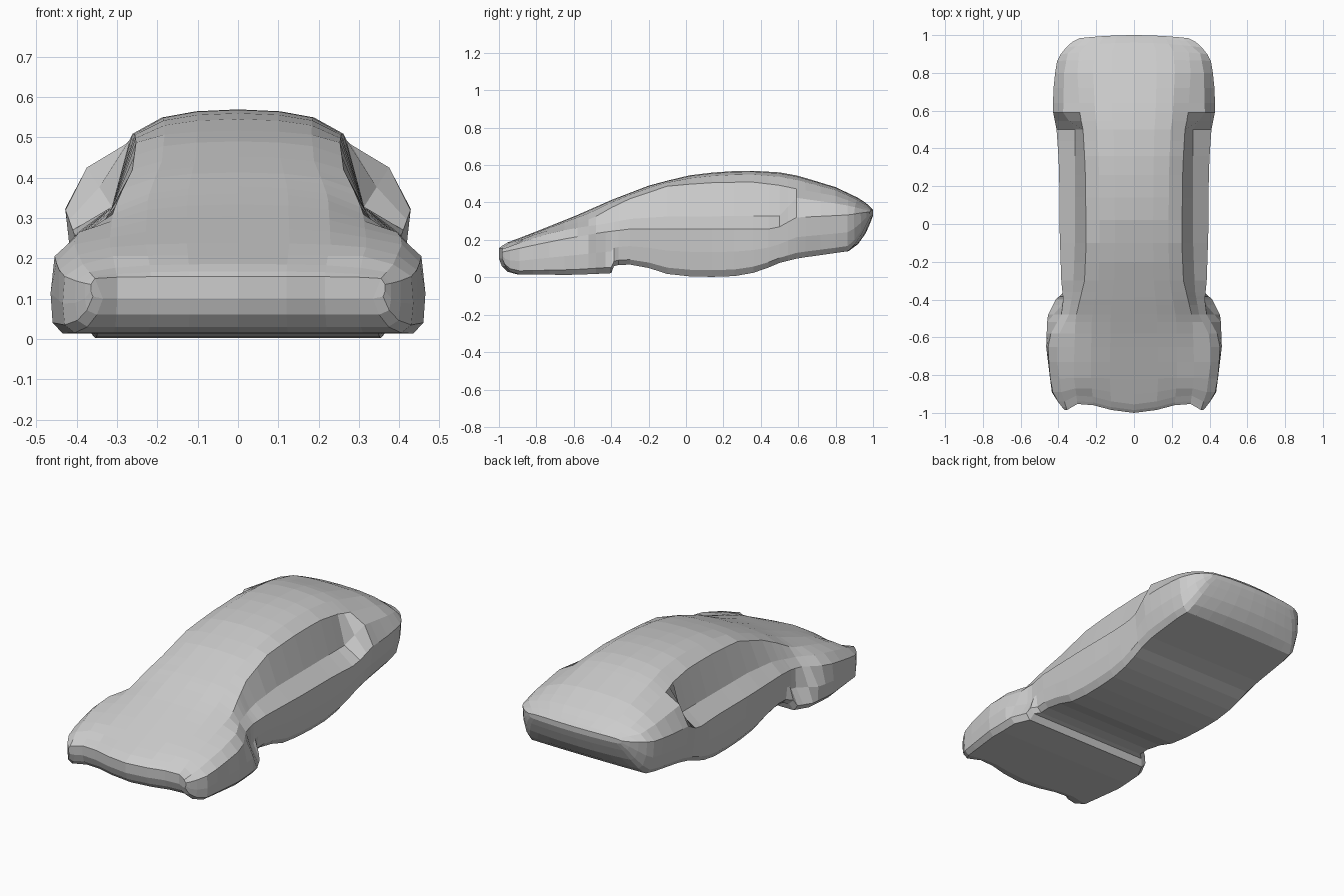
import bpy, bmesh


def curve(*pairs):
    """Piecewise linear function through (position, value) pairs."""
    def f(t):
        if t <= pairs[0][0]:
            return pairs[0][1]
        for (a, va), (b, vb) in zip(pairs, pairs[1:]):
            if t <= b:
                return va + (vb - va) * (t - a) / (b - a)
        return pairs[-1][1]
    return f


# Stations along the length, nose to tail
stations = [-1, -.985, -.955, -.9, -.82, -.73, -.65, -.58, -.52, -.48, -.43, -.4,
            -.385, -.36, -.3, -.2, -.1, .02, .14, .26, .36, .44, .5, .545, .59,
            .64, .72, .8, .87, .92, .96, .985, 1]

# Centre line and floor heights
top_z = curve((-1, .155), (-.97, .18), (-.8, .245), (-.6, .325), (-.4, .413), (-.2, .49),
              (0, .543), (.2, .567), (.35, .57), (.5, .561), (.6, .543), (.8, .482),
              (.93, .42), (.97, .392), (1, .36))
floor_z = curve((-1, .1), (-.985, .06), (-.955, .03), (-.9, .015), (-.6, .013), (-.4, .022),
                (-.385, .06), (-.34, .07), (-.28, .067), (-.2, .05), (-.1, .018), (0, .006),
                (.1, .001), (.3, .008), (.4, .035), (.5, .077), (.6, .102), (.87, .14),
                (.93, .185), (.97, .25), (1, .33))
# Roof edge
roof_x = curve((-1, .3), (-.8, .32), (-.5, .31), (-.3, .262), (-.1, .253), (.3, .258),
               (.5, .27), (.57, .285), (.8, .3), (.92, .29), (1, .22))
roof_z = curve((-1, .153), (-.9, .205), (-.6, .287), (-.5, .315), (-.4, .372), (-.3, .42),
               (-.1, .487), (.1, .505), (.35, .51), (.5, .492), (.58, .475), (.8, .435),
               (.92, .395), (1, .358))
# Foot of the side glass, swelling into the rear haunch
glass_x = curve((-1, .355), (-.9, .385), (-.7, .41), (-.58, .395), (-.48, .345), (-.35, .322),
                (-.1, .313), (.5, .313), (.59, .375), (.8, .37), (.92, .35), (1, .26))
glass_z = curve((-1, .15), (-.9, .185), (-.7, .243), (-.55, .27), (-.45, .283), (-.3, .312),
                (-.1, .325), (.5, .328), (.59, .425), (.8, .395), (.92, .375), (1, .355))
# Belt line
belt_x = curve((-1, .365), (-.97, .395), (-.9, .43), (-.8, .447), (-.65, .455), (-.58, .44),
               (-.48, .385), (-.4, .375), (-.3, .385), (0, .395), (.3, .396), (.5, .41),
               (.6, .43), (.75, .425), (.87, .407), (.94, .38), (.98, .34), (1, .29))
belt_z = curve((-1, .135), (-.9, .155), (-.65, .205), (-.45, .24), (-.3, .258), (.44, .258),
               (.5, .27), (.59, .32), (.9, .335), (1, .35))
# Flank and sill
flank_x = curve((-1, .365), (-.97, .395), (-.9, .435), (-.65, .465), (-.52, .46), (-.42, .375),
                (-.3, .38), (0, .387), (.5, .402), (.6, .418), (.75, .413), (.87, .4),
                (.94, .375), (.98, .335), (1, .285))
sill_x = curve((-1, .36), (-.97, .39), (-.9, .43), (-.65, .46), (-.48, .455), (-.4, .415),
               (-.36, .37), (0, .375), (.6, .395), (.8, .39), (.87, .38), (.94, .355),
               (.98, .32), (1, .28))
# Plan shape of the nose lip
lip = curve((0, 0), (.1, .01), (.2, .038), (.28, .052), (.31, .045), (.355, .015), (.4, .015))


def section(y):
    """Half cross-section from roof centre round to floor centre."""
    t, f, rx, rz, bz = top_z(y), floor_z(y), roof_x(y), roof_z(y), belt_z(y)
    drop = t - rz
    pts = [(0, t), (rx * .4, t - drop * .08), (rx * .72, t - drop * .33), (rx, rz),
           (glass_x(y), glass_z(y)), (belt_x(y), bz),
           (flank_x(y), bz + (f - bz) * .48), (sill_x(y), bz + (f - bz) * .86),
           (sill_x(y) - .025, f), (rx, f), (rx * .72, f), (rx * .4, f), (0, f)]
    nose = min(max((-.8 - y) / .15, 0), 1)
    tail = min(max((y - .85) / .1, 0), 1)
    return [(x, y + nose * lip(x) - tail * .2 * x * x, z) for x, z in pts]


# Car body shell: lofted half with closed ends, mirrored
bm = bmesh.new()
rings = [[bm.verts.new(p) for p in section(y)] for y in stations]
for a, b in zip(rings, rings[1:]):
    for j in range(12):
        bm.faces.new((a[j], a[j + 1], b[j + 1], b[j]))
for ring, step in ((rings[0], -1), (rings[-1], 1)):
    for i in range(5):
        bm.faces.new([ring[i], ring[i + 1], ring[11 - i], ring[12 - i]][::step])
    bm.faces.new([ring[5], ring[6], ring[7]][::step])
mesh = bpy.data.meshes.new("car_body")
bm.to_mesh(mesh)
bm.free()
body = bpy.data.objects.new("car_body", mesh)
bpy.context.collection.objects.link(body)
mirror = body.modifiers.new("mirror", 'MIRROR')
mirror.use_axis = (True, False, False)
mirror.use_clip = True
